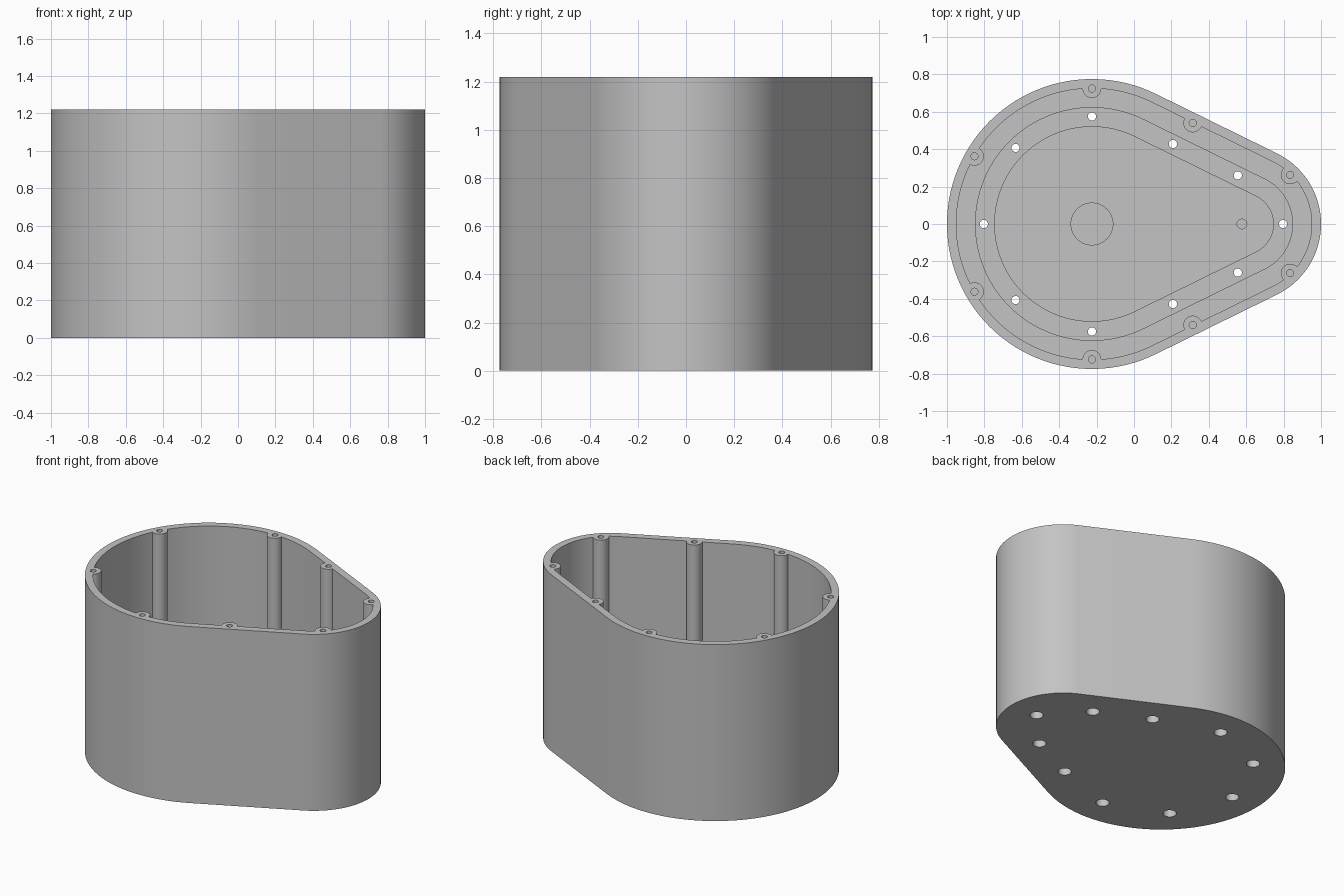
import bpy, bmesh, math

BIG_X, BIG_R = -0.225, 0.775
SMALL_X, SMALL_R = 0.58, 0.42
HEIGHT, FLOOR, RIDGE = 1.22, 0.08, 0.13

cube = bpy.data.objects.get("Cube")
if cube:
    bpy.data.objects.remove(cube, do_unlink=True)

grey = bpy.data.materials.new("plain grey")
grey.use_nodes = True
grey.diffuse_color = (0.55, 0.55, 0.55, 1)
grey.node_tree.nodes["Principled BSDF"].inputs["Base Color"].default_value = (0.55, 0.55, 0.55, 1)


def arc(x, r, start, end, n):
    return [(x + r * math.cos(start + (end - start) * i / n),
             r * math.sin(start + (end - start) * i / n)) for i in range(n + 1)]


def egg(inset):
    """Two circles joined by their tangents, moved inwards."""
    a = math.acos((BIG_R - SMALL_R) / (SMALL_X - BIG_X))
    return (arc(SMALL_X, SMALL_R - inset, -a, a, 40)
            + arc(BIG_X, BIG_R - inset, a, 2 * math.pi - a, 72))


def circle(x, y, r, n=32):
    return [(x + r * math.cos(2 * math.pi * i / n),
             y + r * math.sin(2 * math.pi * i / n)) for i in range(n)]


def prism(name, outlines, z0, z1):
    bm = bmesh.new()
    for outline in outlines:
        face = bm.faces.new([bm.verts.new((x, y, z0)) for x, y in outline])
        top = bmesh.ops.extrude_face_region(bm, geom=[face])["geom"]
        verts = [v for v in top if isinstance(v, bmesh.types.BMVert)]
        bmesh.ops.translate(bm, verts=verts, vec=(0, 0, z1 - z0))
    bmesh.ops.recalc_face_normals(bm, faces=bm.faces)
    mesh = bpy.data.meshes.new(name)
    bm.to_mesh(mesh)
    bm.free()
    mesh.materials.append(grey)
    obj = bpy.data.objects.new(name, mesh)
    bpy.context.collection.objects.link(obj)
    return obj


def cut(target, cutter):
    """Subtract the cutter for good, then discard it."""
    mod = target.modifiers.new("cut", "BOOLEAN")
    mod.operation, mod.solver, mod.object = "DIFFERENCE", "EXACT", cutter
    bpy.context.view_layer.objects.active = target
    bpy.ops.object.modifier_apply(modifier=mod.name)
    bpy.data.objects.remove(cutter, do_unlink=True)


def mirrored(points):
    return points + [(x, -y) for x, y in points if y]


posts = mirrored([(-0.225, 0.724), (0.314, 0.54), (0.835, 0.263), (-0.853, 0.362)])
bolts = mirrored([(-0.225, 0.575), (-0.633, 0.407), (-0.803, 0),
                  (0.208, 0.428), (0.555, 0.26), (0.797, 0)])

# Cavity, leaving the screw posts and the raised floor ridge standing
cavity = prism("cavity_cutter", [egg(0.05)], FLOOR, HEIGHT + 0.1)
cut(cavity, prism("post_shapes", [circle(x, y, 0.05) for x, y in posts], 0, HEIGHT + 0.2))
cut(cavity, prism("ridge_shape", [egg(0.15)], 0, RIDGE))

# Housing with its cavity and the floor inside the ridge
housing = prism("housing", [egg(0)], 0, HEIGHT)
cut(housing, cavity)
cut(housing, prism("recess_cutter", [egg(0.255)], FLOOR, RIDGE + 0.1))

# Shaft seats in the floor
cut(housing, prism("seat_cutter", [circle(BIG_X, 0, 0.112, 48), circle(0.577, 0, 0.026)],
                   FLOOR - 0.03, FLOOR + 0.1))

# Screw holes in the posts, bolt holes and their counterbores in the floor
cut(housing, prism("screw_cutter", [circle(x, y, 0.019, 20) for x, y in posts],
                   HEIGHT - 0.25, HEIGHT + 0.1))
cut(housing, prism("bolt_cutter", [circle(x, y, 0.022, 20) for x, y in bolts], -0.1, RIDGE + 0.1))
cut(housing, prism("counterbore_cutter", [circle(x, y, 0.042) for x, y in bolts], -0.1, 0.05))

bpy.ops.object.select_all(action="DESELECT")
housing.select_set(True)
bpy.context.view_layer.objects.active = housing
bpy.ops.object.shade_smooth_by_angle(angle=math.radians(30))
